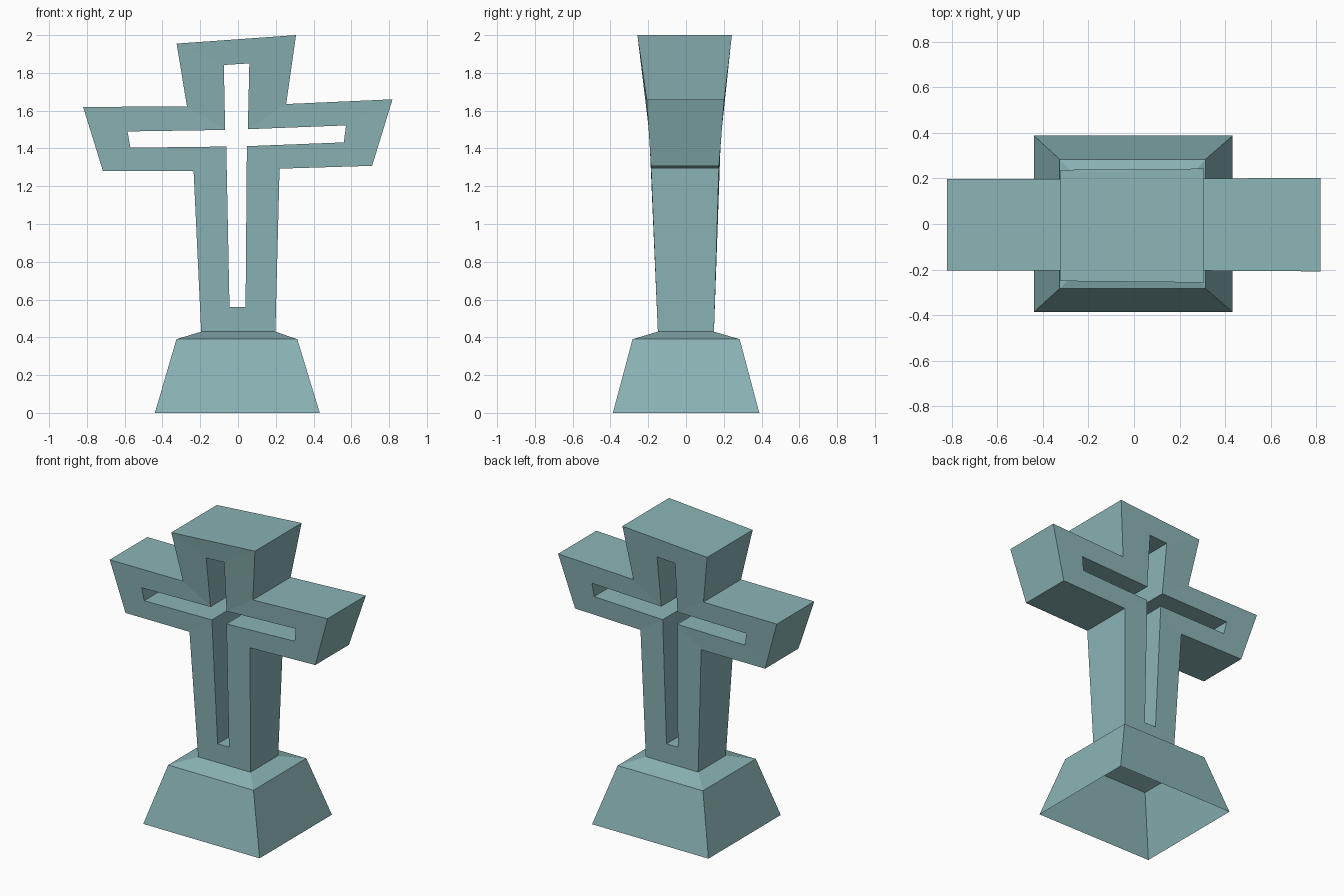
import bpy, bmesh

if "Cube" in bpy.data.objects:
    bpy.data.objects.remove(bpy.data.objects["Cube"])

# Matching outlines in the front plane (x, z), clockwise from the top left
OUTER = [(-0.325, 1.955), (0.307, 2.0), (0.255, 1.635), (0.818, 1.66),
         (0.71, 1.308), (0.22, 1.293), (0.198, 0.43), (-0.195, 0.43),
         (-0.235, 1.28), (-0.715, 1.28), (-0.82, 1.62), (-0.27, 1.622)]
SLOT = [(-0.075, 1.842), (0.06, 1.85), (0.052, 1.502), (0.572, 1.522),
        (0.56, 1.432), (0.047, 1.412), (0.04, 0.56), (-0.045, 0.56),
        (-0.062, 1.41), (-0.57, 1.404), (-0.585, 1.49), (-0.068, 1.498)]
# Flaring depth: height, front y, back y
DEPTH = [(0.43, -0.149, 0.148), (1.3, -0.185, 0.174),
         (1.64, -0.205, 0.2), (2.0, -0.257, 0.243)]


def depth_at(z):
    for (z0, f0, b0), (z1, f1, b1) in zip(DEPTH, DEPTH[1:]):
        if z <= z1:
            t = (z - z0) / (z1 - z0)
            return f0 + t * (f1 - f0), b0 + t * (b1 - b0)
    return DEPTH[-1][1:]


def bridge(bm, a, b, skip=None):
    n = len(a)
    for i in range(n):
        if i != skip:
            j = (i + 1) % n
            bm.faces.new((a[i], a[j], b[j], b[i]))


stone = bpy.data.materials.new("teal_stone")
stone.diffuse_color = (0.26, 0.46, 0.47, 1)
stone.use_nodes = True
stone.node_tree.nodes["Principled BSDF"].inputs["Base Color"].default_value = stone.diffuse_color


def finish(bm, name):
    bmesh.ops.recalc_face_normals(bm, faces=bm.faces[:])
    mesh = bpy.data.meshes.new(name)
    bm.to_mesh(mesh)
    bm.free()
    mesh.materials.append(stone)
    obj = bpy.data.objects.new(name, mesh)
    bpy.context.collection.objects.link(obj)


# Cross with a cross-shaped slot right through it, open under the shaft
bm = bmesh.new()
of, ob, sf, sb = ([bm.verts.new((x, depth_at(z)[side], z)) for x, z in loop]
                  for loop in (OUTER, SLOT) for side in (0, 1))
bridge(bm, of, sf)
bridge(bm, sf, sb)
bridge(bm, sb, ob)
bridge(bm, ob, of, skip=6)
finish(bm, "cross")

# Tapered hollow plinth with a sloped shoulder, open underneath
bm = bmesh.new()
rings = []
for x0, x1, y0, y1, z in [(-0.44, 0.433, -0.387, 0.388, 0.0),
                          (-0.326, 0.314, -0.283, 0.284, 0.39),
                          (-0.195, 0.198, -0.149, 0.148, 0.43)]:
    rings.append([bm.verts.new((x, y, z)) for x, y in
                  ((x0, y0), (x1, y0), (x1, y1), (x0, y1))])
bridge(bm, rings[0], rings[1])
bridge(bm, rings[1], rings[2])
finish(bm, "plinth")
